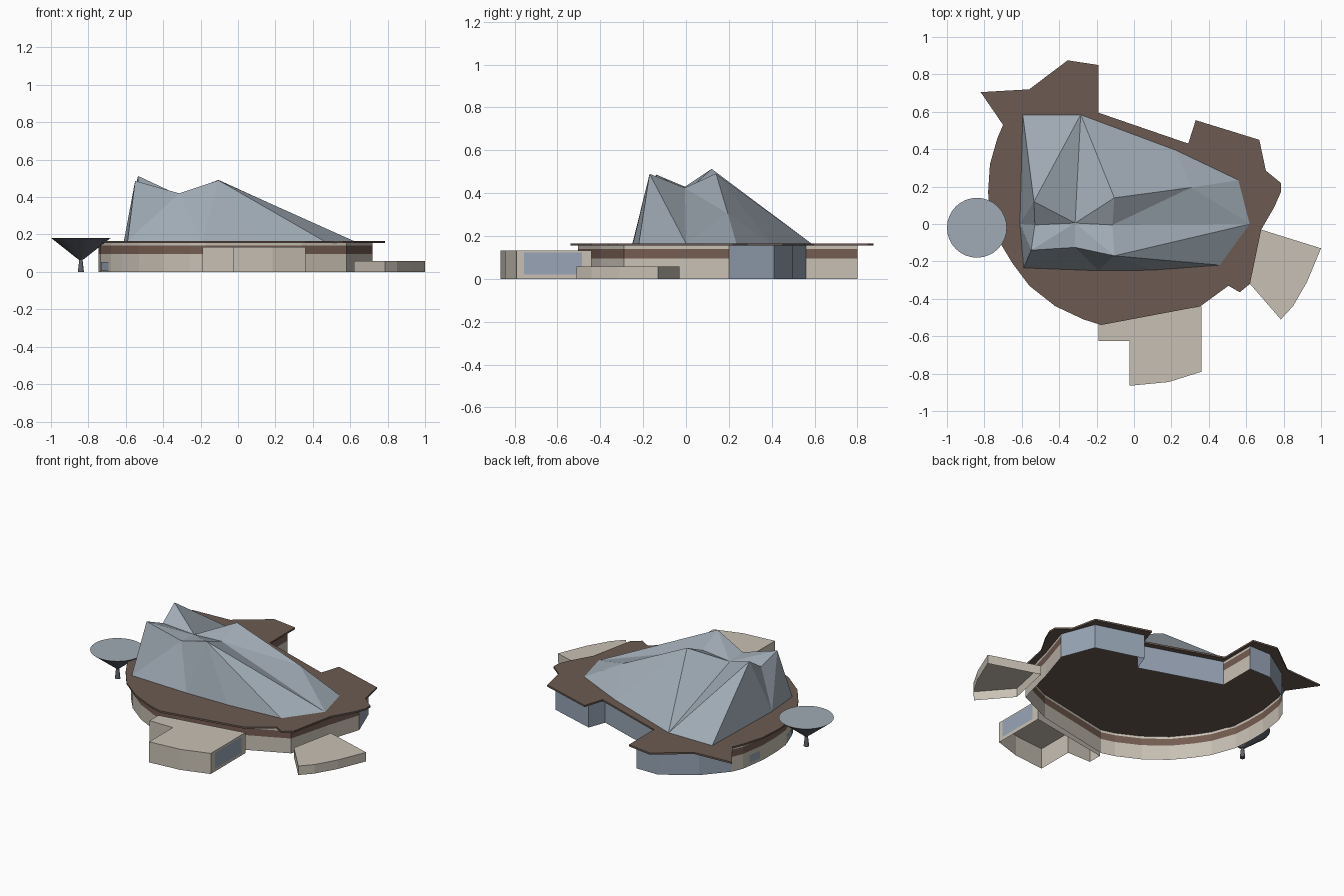
import bpy, bmesh
from mathutils import Vector

cube = bpy.data.objects.get("Cube")
if cube:
    bpy.data.objects.remove(cube, do_unlink=True)


def material(name, rgb):
    m = bpy.data.materials.new(name)
    m.use_nodes = True
    linear = [((c / 255 + 0.055) / 1.055) ** 2.4 for c in rgb] + [1]
    m.diffuse_color = linear
    m.node_tree.nodes["Principled BSDF"].inputs["Base Color"].default_value = linear
    return m


BEIGE = material("beige plaster", (200, 192, 180))
BROWN = material("brown roofing", (108, 91, 81))
BAND = material("brown trim", (116, 92, 80))
ROOF = material("blue grey crystal", (160, 171, 181))
GLASS = material("blue glass", (152, 165, 182))
STEEL = material("dark steel", (94, 97, 106))


def make(name, verts, faces, mats, indices=None):
    mesh = bpy.data.meshes.new(name)
    mesh.from_pydata(verts, [], faces)
    for m in mats:
        mesh.materials.append(m)
    for poly, i in zip(mesh.polygons, indices or []):
        poly.material_index = i
    mesh.update()
    obj = bpy.data.objects.new(name, mesh)
    bpy.context.collection.objects.link(obj)
    return obj


def prism(name, outline, z0, z1, mat, bottom=False):
    """Extruded outline with a top, and optionally a bottom."""
    n = len(outline)
    verts = [(x, y, z) for z in (z0, z1) for x, y in outline]
    faces = [(i, (i + 1) % n, n + (i + 1) % n, n + i) for i in range(n)]
    faces.append(tuple(range(n, 2 * n)))
    if bottom:
        faces.append(tuple(reversed(range(n))))
    return make(name, verts, faces, [mat])


def panel(name, p, q, t0, t1, z0, z1, mat):
    """Flat pane just outside the wall that runs from p to q."""
    p, q = Vector(p), Vector(q)
    d = (q - p).normalized()
    out = Vector((d.y, -d.x)) * 0.004
    a, b = p.lerp(q, t0) + out, p.lerp(q, t1) + out
    verts = [(a.x, a.y, z0), (b.x, b.y, z0), (b.x, b.y, z1), (a.x, a.y, z1)]
    make(name, verts, [(0, 1, 2, 3)], [mat])


# Flat roof slab with jagged overhang
slab = [(-.175, -.54), (.355, -.44), (.505, -.33), (.565, -.365), (.62, -.32),
        (.68, -.03), (.75, .09), (.785, .17), (.785, .22), (.705, .285),
        (.67, .45), (.33, .555), (.29, .43), (-.19, .595), (-.19, .85),
        (-.355, .875), (-.56, .72), (-.82, .705), (-.7, .53), (-.73, .46),
        (-.77, .32), (-.78, .17), (-.77, .05), (-.71, -.11), (-.65, -.21),
        (-.56, -.33), (-.42, -.44), (-.27, -.51)]
prism("roof_slab", slab, .155, .166, BROWN, True)

# Outer walls: g marks a fully glazed stretch, p a banded plaster one
walls = [(-.175, -.505, "p"), (.34, -.4, "p"), (.58, -.29, "p"), (.65, -.02, "p"),
         (.72, .2, "g"), (.64, .41, "g"), (.34, .5, "g"), (.3, .39, "g"),
         (-.21, .56, "p"), (-.21, .8, "g"), (-.36, .8, "g"), (-.56, .67, "g"),
         (-.69, .52, "p"), (-.72, .45, "p"), (-.745, .28, "p"), (-.745, .15, "p"),
         (-.735, .04, "p"), (-.68, -.11, "p"), (-.62, -.2, "p"), (-.53, -.31, "p"),
         (-.4, -.41, "p"), (-.26, -.48, "p")]
levels = (0, .095, .14, .156)
n = len(walls)
verts = [(x, y, z) for z in levels for x, y, _ in walls]
faces, indices = [], []
for k in range(len(levels) - 1):
    for i, wall in enumerate(walls):
        j = (i + 1) % n
        faces.append((k * n + i, k * n + j, (k + 1) * n + j, (k + 1) * n + i))
        indices.append(2 if wall[2] == "g" else k % 2)
make("outer_walls", verts, faces, [BEIGE, BAND, GLASS], indices)

# Small windows near the rounded end
panel("side_window", (-.735, .04), (-.68, -.11), .12, .82, .005, .052, GLASS)
panel("rear_side_window", (-.72, .45), (-.745, .28), .3, .8, .02, .07, GLASS)

# Faceted crystal roof: base ring and peaks
pts = {
    "w": (-.61, 0, .165), "sw": (-.59, -.235, .165), "s1": (-.19, -.25, .165),
    "s2": (.1, -.247, .165), "se": (.46, -.22, .165), "e": (.62, 0, .165),
    "ne": (.56, .235, .165), "n2": (.225, .395, .165), "n1": (-.285, .585, .165),
    "nw": (-.595, .585, .165),
    "A": (-.535, .12, .513), "B": (-.55, -.14, .487), "C": (-.315, .005, .41),
    "D": (-.105, .14, .492), "E": (-.115, -.005, .425), "F": (.305, .195, .305),
    "G": (-.315, -.125, .42), "H": (-.105, -.17, .49), "J": (-.53, -.005, .43),
}
facets = """sw G B/sw s1 G/s1 H G/s1 s2 H/s2 se H/se e H/H e E/E e F/E F D/
F e ne/F ne n2/D F n2/D n2 n1/D n1 C/A C n1/A n1 nw/A nw w/A w J/J w B/w sw B/
A J C/J B C/B G C/G H C/H E C/E D C"""
order = list(pts)
make("crystal_roof", list(pts.values()),
     [[order.index(v) for v in f.split()] for f in facets.split("/")], [ROOF])

# Entrance annex with a large side window
annex = [(-.19, -.535), (-.19, -.625), (-.025, -.625), (-.025, -.865),
         (.185, -.845), (.36, -.79), (.36, -.44)]
prism("entrance_annex", annex, 0, .132, BEIGE)
panel("annex_window", annex[-2], annex[-1], .1, .87, .02, .122, GLASS)

# Low terrace wedge
prism("terrace", [(.62, -.32), (.785, -.51), (.85, -.44), (.925, -.31),
                  (1, -.13), (.68, -.03)], 0, .058, BEIGE)


# Dish on a flared stem
def cone(name, r1, r2, z0, z1, mat, caps):
    bm = bmesh.new()
    bmesh.ops.create_cone(bm, cap_ends=caps, segments=32, radius1=r1, radius2=r2,
                          depth=z1 - z0)
    bmesh.ops.translate(bm, verts=bm.verts, vec=(-.84, -.02, (z0 + z1) / 2))
    mesh = bpy.data.meshes.new(name)
    bm.to_mesh(mesh)
    bm.free()
    mesh.materials.append(mat)
    obj = bpy.data.objects.new(name, mesh)
    bpy.context.collection.objects.link(obj)
    bpy.ops.object.select_all(action="DESELECT")
    obj.select_set(True)
    bpy.context.view_layer.objects.active = obj
    bpy.ops.object.shade_smooth_by_angle()
    return obj


cone("dish_stem", .016, .008, 0, .075, STEEL, True)
dish = cone("dish", .012, .16, .065, .182, STEEL, True)
dish.data.materials.append(ROOF)
for poly in dish.data.polygons:
    poly.material_index = int(poly.normal.z > 0.9)
